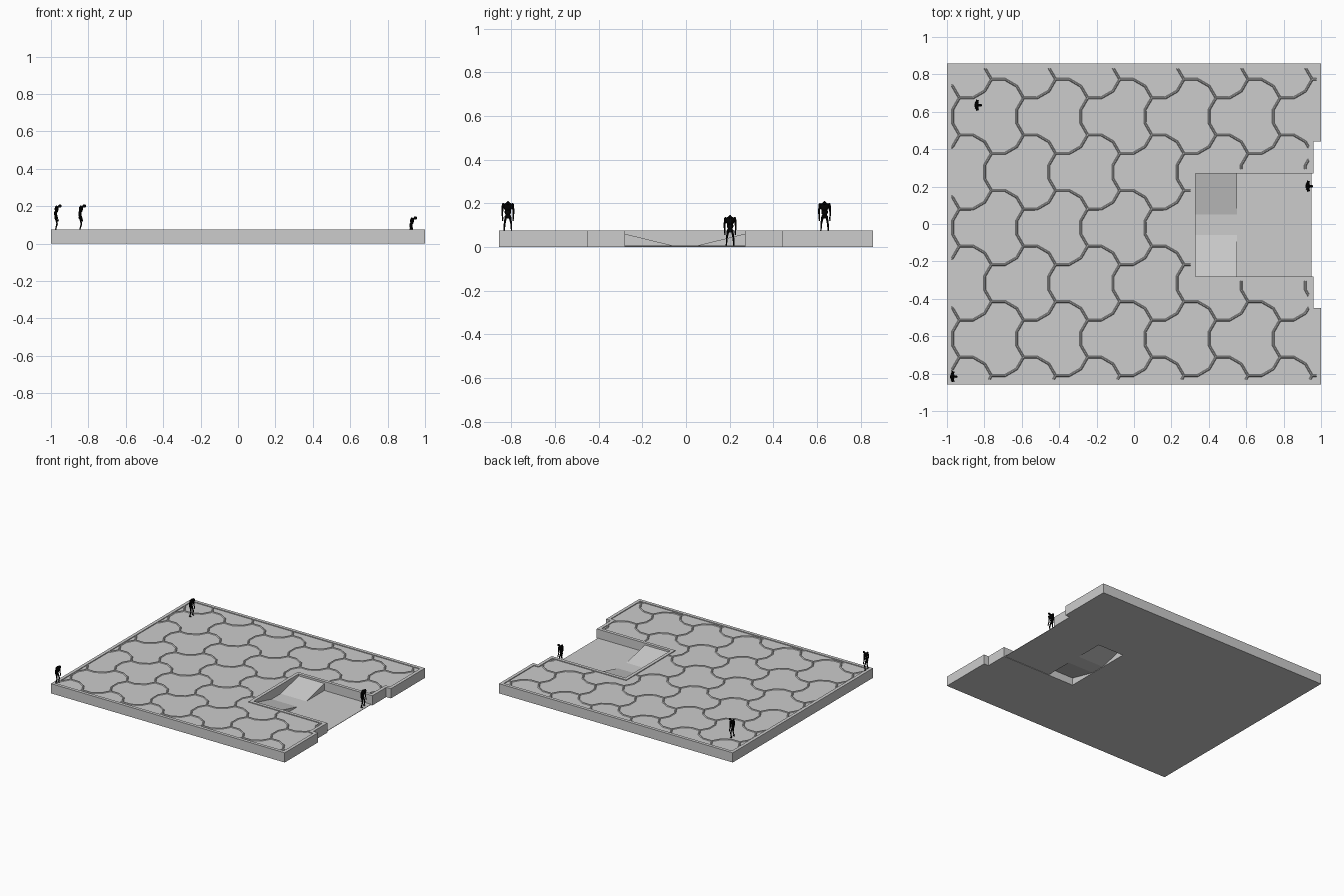
import bpy, bmesh, math
from mathutils import Vector, Matrix

if "Cube" in bpy.data.objects:
    bpy.data.objects.remove(bpy.data.objects["Cube"])


def material(name, value):
    m = bpy.data.materials.new(name)
    m.diffuse_color = (value, value, value, 1)
    m.use_nodes = True
    m.node_tree.nodes["Principled BSDF"].inputs["Base Color"].default_value = m.diffuse_color
    return m


CONCRETE = material("concrete grey", 0.605)
BLACK = material("black", 0.0005)
TOP, PAVING = 0.075, 0.069      # rim height, recessed paving height


def finish(name, bm, mat):
    mesh = bpy.data.meshes.new(name)
    bm.to_mesh(mesh)
    bm.free()
    mesh.materials.append(mat)
    ob = bpy.data.objects.new(name, mesh)
    bpy.context.collection.objects.link(ob)
    return ob


def outline(d):
    """Platform outline with its stepped notch, inset by d."""
    x0, x1, x2 = 1 - d, 0.96 - d, 0.33 - d
    a, b, c = 0.857 - d, -0.45 - d, -0.28 - d
    e, f = 0.27 + d, 0.44 + d
    return [(-x0, -a), (x0, -a), (x0, b), (x1, b), (x1, c), (x2, c),
            (x2, e), (x1, e), (x1, f), (x0, f), (x0, a), (-x0, a)]


def stack(name, loops, mat):
    """Closed solid through a list of equal-length point loops."""
    bm = bmesh.new()
    rings = [[bm.verts.new(p) for p in loop] for loop in loops]
    bm.faces.new(rings[0])
    bm.faces.new(rings[-1])
    n = len(rings[0])
    for r, s in zip(rings, rings[1:]):
        for i in range(n):
            j = (i + 1) % n
            bm.faces.new((r[i], r[j], s[j], s[i]))
    bmesh.ops.recalc_face_normals(bm, faces=bm.faces)
    return finish(name, bm, mat)


# Platform slab with a narrow rim around the recessed paving
INSET = 0.025
stack("platform_slab", [[(x, y, z) for x, y in outline(d)] for d, z in
                        ((0, 0), (0, TOP), (INSET, TOP), (INSET, PAVING))], CONCRETE)


# Thin floor of the notch, open underneath the two ramps
def floor(name, x0, x1, y0, y1):
    pts = [(x0, y0), (x1, y0), (x1, y1), (x0, y1)]
    stack(name, [[(x, y, z) for x, y in pts] for z in (0.003, 0.006)], CONCRETE)


floor("notch_floor", 0.55, 0.95, -0.28, 0.27)
floor("floor_tongue", 0.33, 0.55, -0.06, 0.05)

# Ramps rising towards the side walls of the notch, closed at their outer end
for side, low, high in (("left", 0.05, 0.27), ("right", -0.06, -0.28)):
    sheet = [(low, 0.003), (low, 0.006), (high, 0.06), (high, 0.057)]
    stack("ramp_" + side, [[(x, y, z) for y, z in sheet] for x in (0.33, 0.55)], CONCRETE)
    cap = [(low, 0.004), (high, 0.059), (high, 0.004)]
    stack("ramp_end_" + side, [[(x, y, z) for y, z in cap] for x in (0.547, 0.55)], CONCRETE)


# Paving ribs: a hexagon grid whose edges are bent arcs with sloped sides
def on_paving(x, y):
    if abs(x) > 1 - INSET or abs(y) > 0.857 - INSET:
        return False
    if x > 0.96 - INSET and -0.45 - INSET < y < 0.44 + INSET:
        return False
    return not (x > 0.33 - INSET and -0.28 - INSET < y < 0.27 + INSET)


SIDE = 0.198
STEP = SIDE * math.sqrt(3)
SEG = SIDE / (1 + math.sqrt(3))
PROFILE = [(-0.0065, PAVING), (-0.0025, TOP - 0.0005), (0.0025, TOP - 0.0005), (0.0065, PAVING)]
ribs = bmesh.new()


def arc(start, angles, sub=6):
    corners = [Vector(start)]
    for a in angles:
        a = math.radians(a)
        corners.append(corners[-1] + Vector((math.cos(a), math.sin(a))) * SEG)
    pts = [p.lerp(q, k / sub) for p, q in zip(corners, corners[1:]) for k in range(sub)]
    pts.append(corners[-1])
    rails = []
    for i, p in enumerate(pts):
        t = (pts[min(i + 1, len(pts) - 1)] - pts[max(i - 1, 0)]).normalized()
        rails.append([ribs.verts.new((p.x - t.y * o, p.y + t.x * o, z)) for o, z in PROFILE])
    for k in range(len(pts) - 1):
        m = (pts[k] + pts[k + 1]) / 2
        if on_paving(m.x, m.y):
            r, s = rails[k], rails[k + 1]
            for i in range(3):
                ribs.faces.new((r[i], s[i], s[i + 1], r[i + 1])).normal_flip()


for row in range(-1, 7):
    y = 0.773 - 1.5 * SIDE * row
    for col in range(-2, 8):
        x = -0.762 + STEP * (col + 0.5 * (row % 2))
        arc((x, y), (0, -30, -60))
        arc((x + STEP / 2, y - SIDE / 2), (0, 30, 60))
        arc((x, y), (120, 90, 60))
for f in ribs.faces:
    f.normal_update()
    if f.normal.z < 0:
        f.normal_flip()
bmesh.ops.delete(ribs, geom=[v for v in ribs.verts if not v.link_faces], context='VERTS')
finish("paving_ribs", ribs, CONCRETE)

# Hunched standing figure, facing +x
fig = bmesh.new()


def limb(p, q, r1, r2):
    p, q = Vector(p), Vector(q)
    rot = (q - p).to_track_quat('Z', 'Y').to_matrix().to_4x4()
    bmesh.ops.create_cone(fig, cap_ends=True, segments=8, radius1=r1, radius2=r2,
                          depth=(q - p).length,
                          matrix=Matrix.Translation((p + q) / 2) @ rot)


def blob(c, size):
    bmesh.ops.create_uvsphere(fig, u_segments=10, v_segments=7, radius=1,
                              matrix=Matrix.Translation(c) @ Matrix.Diagonal((*size, 1)))


blob((-0.008, 0, 0.070), (0.008, 0.014, 0.011))
blob((-0.008, 0, 0.090), (0.009, 0.015, 0.018))
blob((-0.003, 0, 0.115), (0.011, 0.023, 0.019))
limb((0.001, 0, 0.124), (0.012, 0, 0.131), 0.006, 0.005)
blob((0.015, 0, 0.131), (0.010, 0.007, 0.009))
for s in (-1, 1):
    limb((-0.008, s * 0.009, 0.070), (0.0, s * 0.015, 0.036), 0.006, 0.004)
    limb((0.0, s * 0.015, 0.036), (-0.009, s * 0.017, 0.003), 0.0045, 0.003)
    blob((-0.004, s * 0.017, 0.003), (0.009, 0.004, 0.003))
    blob((-0.001, s * 0.021, 0.123), (0.007, 0.007, 0.008))
    limb((-0.001, s * 0.022, 0.123), (-0.005, s * 0.026, 0.089), 0.006, 0.004)
    limb((-0.005, s * 0.026, 0.089), (0.004, s * 0.024, 0.058), 0.004, 0.003)
    blob((0.005, s * 0.024, 0.054), (0.004, 0.003, 0.006))
first = finish("standing_figure_1", fig, BLACK)
first.location = (-0.967, -0.816, 0.070)
for i, loc in enumerate([(-0.837, 0.635, 0.070), (0.933, 0.202, 0.006)]):
    ob = bpy.data.objects.new("standing_figure_%d" % (i + 2), first.data)
    ob.location = loc
    bpy.context.collection.objects.link(ob)
